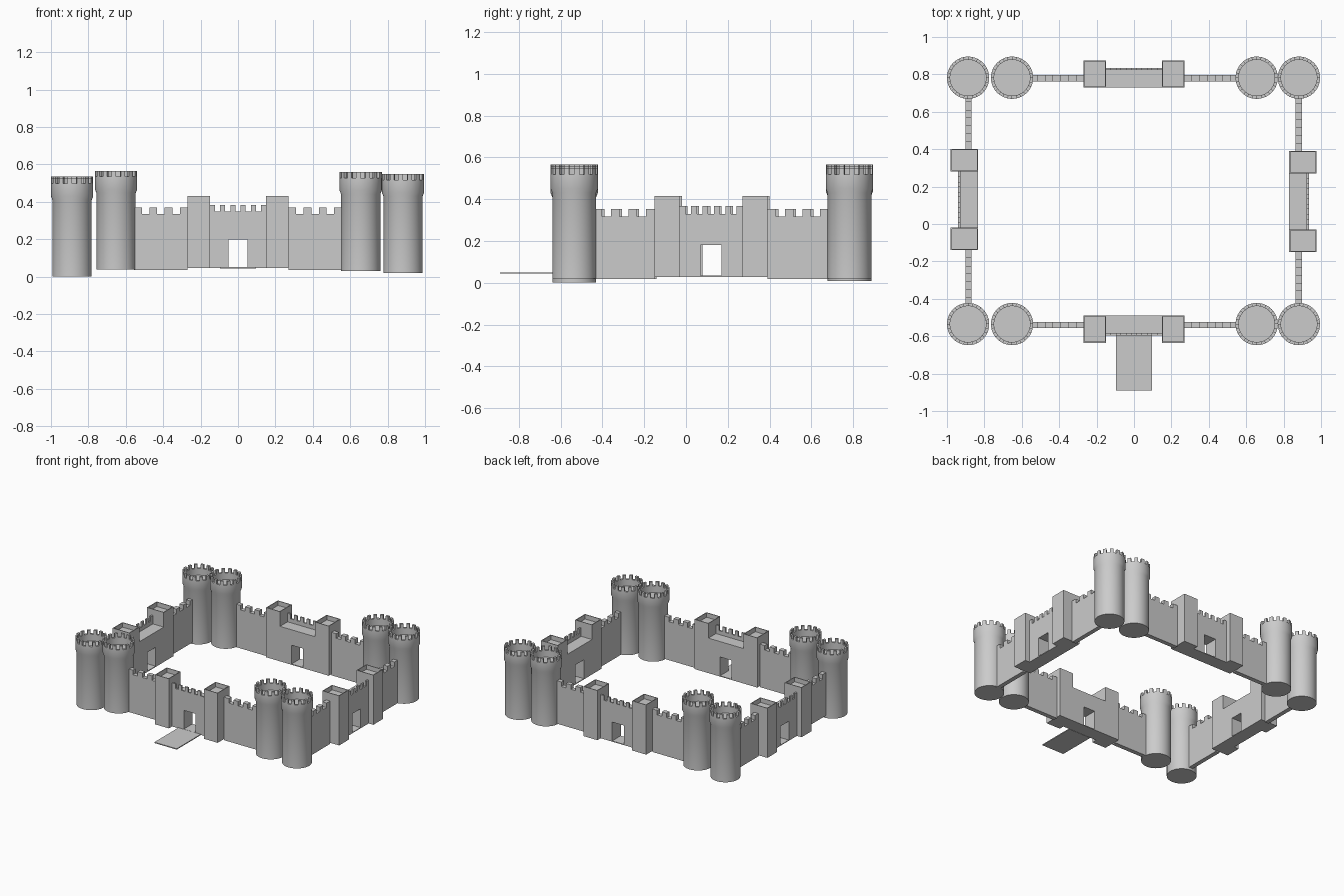
import bpy, bmesh
from math import radians, atan2, pi
from mathutils import Matrix, Vector

if "Cube" in bpy.data.objects:
    bpy.data.objects.remove(bpy.data.objects["Cube"])


def add_object(name, bm, matrix, smooth=False):
    bmesh.ops.recalc_face_normals(bm, faces=bm.faces)
    me = bpy.data.meshes.new(name)
    bm.to_mesh(me)
    bm.free()
    ob = bpy.data.objects.new(name, me)
    bpy.context.collection.objects.link(ob)
    ob.matrix_world = matrix
    if smooth:
        bpy.ops.object.select_all(action='DESELECT')
        ob.select_set(True)
        bpy.context.view_layer.objects.active = ob
        bpy.ops.object.shade_smooth_by_angle(angle=radians(30))
    return ob


def slab(name, outline, y0, y1, matrix):
    """Extrude an x-z outline from y0 to y1."""
    bm = bmesh.new()
    f = bm.faces.new([bm.verts.new((x, y0, z)) for x, z in outline])
    r = bmesh.ops.extrude_face_region(bm, geom=[f])
    bmesh.ops.translate(bm, vec=(0, y1 - y0, 0),
                        verts=[v for v in r['geom'] if isinstance(v, bmesh.types.BMVert)])
    return add_object(name, bm, matrix)


def rect(x0, x1, z0, z1):
    return [(x0, z0), (x1, z0), (x1, z1), (x0, z1)]


def crenellated(x0, x1, z0, z_low, z_top, teeth):
    """Outline with merlons at both ends and equal gaps."""
    n = 2 * teeth - 1
    pts = [(x1, z0), (x0, z0)]
    for i in range(n):
        z = z_low if i % 2 else z_top
        pts += [(x0 + (x1 - x0) * i / n, z), (x0 + (x1 - x0) * (i + 1) / n, z)]
    return pts


def round_tower(name, x, y, z):
    # lathe profile: shaft, flared head, parapet, sunken roof
    prof = [(0, 0), (.105, 0), (.105, .41), (.113, .43), (.113, .497),
            (.096, .497), (.096, .445), (0, .445)]
    bm = bmesh.new()
    vs = [bm.verts.new((r, 0, h)) for r, h in prof]
    es = [bm.edges.new(p) for p in zip(vs, vs[1:])]
    steps, merlons = 56, 14
    bmesh.ops.spin(bm, geom=vs + es, axis=(0, 0, 1), cent=(0, 0, 0),
                   angle=2 * pi, steps=steps, use_duplicate=False)
    bmesh.ops.remove_doubles(bm, verts=bm.verts, dist=1e-5)
    # raise alternate parts of the rim into merlons
    rim = []
    for f in bm.faces:
        c = f.calc_center_median()
        if all(abs(v.co.z - .497) < 1e-4 for v in f.verts):
            if (atan2(c.y, c.x) / (2 * pi) * merlons) % 1 < .5:
                rim.append(f)
    r = bmesh.ops.extrude_face_region(bm, geom=rim)
    bmesh.ops.translate(bm, vec=(0, 0, .031),
                        verts=[v for v in r['geom'] if isinstance(v, bmesh.types.BMVert)])
    bmesh.ops.delete(bm, geom=[f for f in rim if f.is_valid], context='FACES_ONLY')
    add_object(name, bm, Matrix.Translation((x, y, z)), True)


def gate_turret(name, cx, matrix):
    # square turret with a sunken roof behind a thin rim
    bm = bmesh.new()
    bmesh.ops.create_cube(bm, size=1)
    bmesh.ops.scale(bm, vec=(.12, .145, .386), verts=bm.verts)
    bmesh.ops.translate(bm, vec=(cx, -.0725, .193), verts=bm.verts)
    top = max(bm.faces, key=lambda f: f.calc_center_median().z)
    bmesh.ops.inset_region(bm, faces=[top], thickness=.008)
    r = bmesh.ops.extrude_face_region(bm, geom=[top])
    bmesh.ops.translate(bm, vec=(0, 0, -.035),
                        verts=[v for v in r['geom'] if isinstance(v, bmesh.types.BMVert)])
    if top.is_valid:
        bmesh.ops.delete(bm, geom=[top], context='FACES_ONLY')
    add_object(name, bm, matrix)


def side(label, pos, angle, wall_len):
    """One castle side; local -y points outward, y=0 is the inner face."""
    m = Matrix.Translation(Vector(pos)) @ Matrix.Rotation(radians(angle), 4, 'Z')
    # gatehouse with doorway, sill and outer parapet
    door = [(-.15, 0), (-.05, 0), (-.05, .152), (.05, .152), (.05, 0),
            (.15, 0), (.15, .272), (-.15, .272)]
    slab(label + "_gatehouse", door, -.105, 0, m)
    slab(label + "_door_sill", rect(-.05, .05, 0, .006), -.105, 0, m)
    slab(label + "_gate_parapet", crenellated(-.15, .15, .272, .302, .338, 6), -.105, -.093, m)
    for s, hand in ((-1, "a"), (1, "b")):
        gate_turret(f"{label}_gate_turret_{hand}", s * .21, m)
        a, b = sorted((s * .27, s * (.27 + wall_len)))
        slab(f"{label}_wall_{hand}", crenellated(a, b, -.009, .29, .325, 4), -.067, -.033, m)


# four sides with gatehouses
side("front", (0, -.49, .045), 0, .285)
side("back", (0, .73, .045), 180, .285)
side("right", (.83, .12, .028), 90, .293)
side("left", (-.835, .13, .028), -90, .293)

# paired corner towers
for label, y in (("front", -.535), ("back", .782)):
    for i, (x, z) in enumerate(((-.887, .008), (-.652, .037), (.656, .03), (.882, .02))):
        if label == "front" and i == 0:
            z = 0
        round_tower(f"{label}_tower_{i + 1}", x, y, z)

# drawbridge
slab("drawbridge", rect(-.096, .096, .043, .05), -.89, -.594, Matrix.Identity(4))
